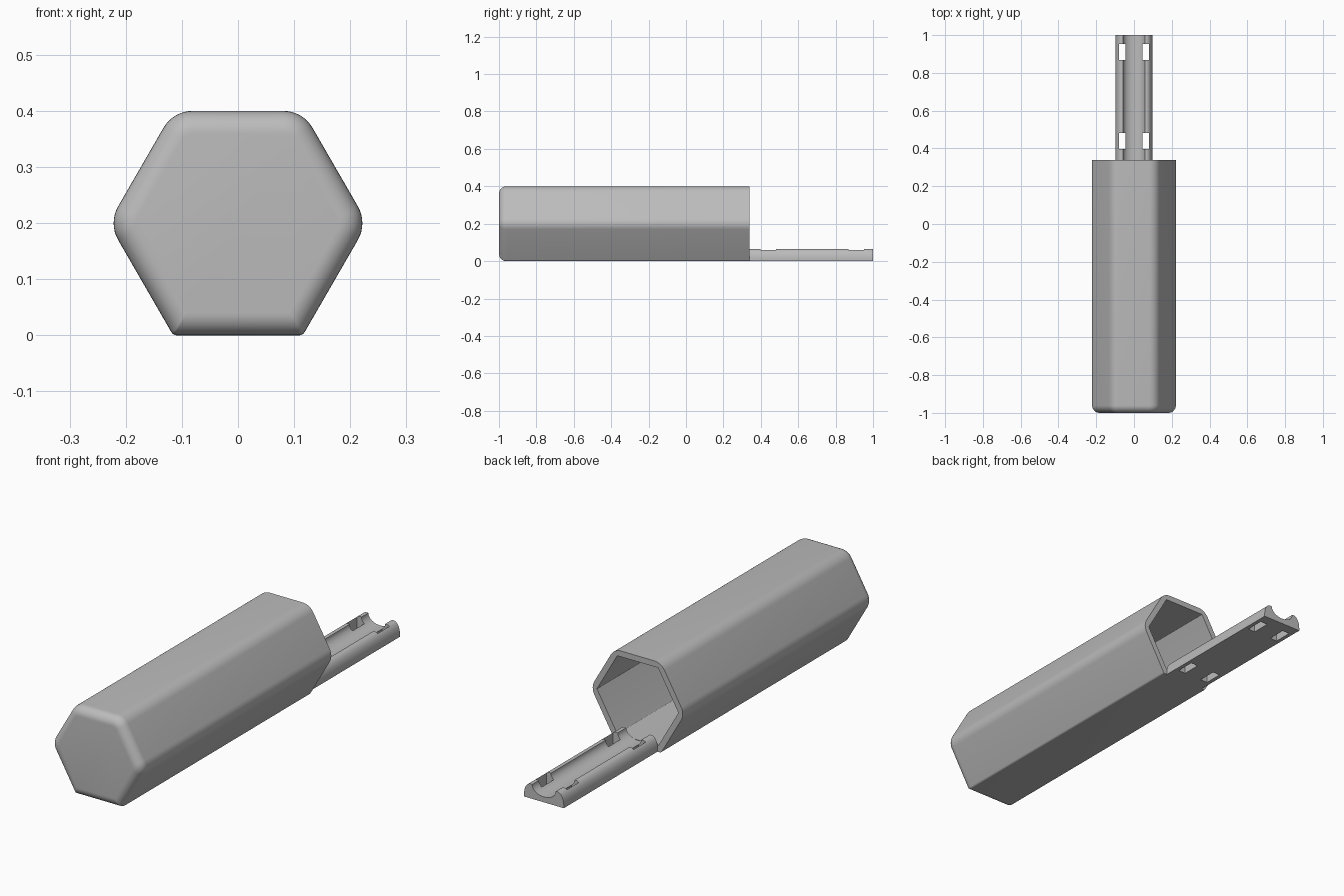
import bpy, bmesh
from math import pi, sin, cos, sqrt, radians
from mathutils import Vector

if "Cube" in bpy.data.objects:
    bpy.data.objects.remove(bpy.data.objects["Cube"])

grey = bpy.data.materials.new("light grey plastic")
grey.use_nodes = True
colour = (0.5, 0.5, 0.5, 1)
grey.diffuse_color = colour
grey.node_tree.nodes["Principled BSDF"].inputs["Base Color"].default_value = colour

APOTHEM = 0.2
MOUTH = 0.34
WALL = 0.026
FRONT_ROUND = 0.04


def hex_ring(inset, y, rounds):
    """Hexagon outline with a rounding radius for each corner."""
    apothem = APOTHEM - inset
    points = []
    for corner in range(6):
        mid = corner * pi / 3
        r = rounds[corner]
        centre = (apothem - r) * 2 / sqrt(3)
        for step in range(9):
            a = mid - pi / 6 + step * pi / 24
            points.append(Vector((centre * cos(mid) + r * cos(a), y,
                                  APOTHEM + centre * sin(mid) + r * sin(a))))
    return points


def loft(name, rings):
    """Skin a series of equal rings and cap both ends."""
    bm = bmesh.new()
    loops = [[bm.verts.new(p) for p in ring] for ring in rings]
    n = len(loops[0])
    for a, b in zip(loops, loops[1:]):
        for i in range(n):
            j = (i + 1) % n
            bm.faces.new((a[i], a[j], b[j], b[i]))
    bm.faces.new(loops[0])
    bm.faces.new(loops[-1])
    bmesh.ops.recalc_face_normals(bm, faces=bm.faces)
    mesh = bpy.data.meshes.new(name)
    bm.to_mesh(mesh)
    bm.free()
    obj = bpy.data.objects.new(name, mesh)
    bpy.context.collection.objects.link(obj)
    mesh.materials.append(grey)
    return obj


def smooth(obj):
    bpy.ops.object.select_all(action='DESELECT')
    obj.select_set(True)
    bpy.context.view_layer.objects.active = obj
    bpy.ops.object.shade_smooth_by_angle(angle=radians(30))


# Hollow hexagonal sleeve: rounded closed front, open back, crisp bottom corners
OUTER = [0.06, 0.06, 0.06, 0.06, 0.012, 0.012]
INNER = [0.003] * 6
rings = [hex_ring(WALL, -1 + WALL, INNER), hex_ring(WALL, MOUTH, INNER),
         hex_ring(0, MOUTH, OUTER)]
for step in range(9):
    a = step * pi / 16
    inset = FRONT_ROUND * (1 - cos(a))
    y = -1 + FRONT_ROUND * (1 - sin(a))
    rings.append(hex_ring(inset, y, [max(r - inset, 0.003) for r in OUTER]))
smooth(loft("hexagonal_sleeve", rings))

# Mounting rail: flat base, rounded shoulders, hollow channel along the middle
half = [(0.098, 0), (0.098, 0.012)]
for step in range(1, 9):
    a = step * pi / 16
    half.append((0.066 + 0.032 * cos(a), 0.012 + 0.053 * sin(a)))
for step in range(9):
    a = step * pi / 16
    half.append((0.058 * cos(a), 0.064 - 0.04 * sin(a)))
profile = half + [(-x, z) for x, z in reversed(half[:-1])]
rail = loft("mounting_rail", [[Vector((x, y, z)) for x, z in profile]
                              for y in (MOUTH - 0.002, 1)])

# Four strap slots through the rail
bm = bmesh.new()
for x in (-0.062, 0.062):
    for y in (0.44, 0.91):
        box = bmesh.ops.create_cube(bm, size=1)["verts"]
        bmesh.ops.scale(bm, verts=box, vec=(0.036, 0.084, 0.3))
        bmesh.ops.translate(bm, verts=box, vec=(x, y, 0))
mesh = bpy.data.meshes.new("slot_cutter")
bm.to_mesh(mesh)
bm.free()
cutter = bpy.data.objects.new("slot_cutter", mesh)
bpy.context.collection.objects.link(cutter)
cutter.hide_render = True
mesh.materials.append(grey)

cut = rail.modifiers.new("strap slots", 'BOOLEAN')
cut.operation = 'DIFFERENCE'
cut.solver = 'EXACT'
cut.object = cutter
bpy.context.view_layer.objects.active = rail
bpy.ops.object.modifier_apply(modifier=cut.name)
bpy.data.objects.remove(cutter)
smooth(rail)
